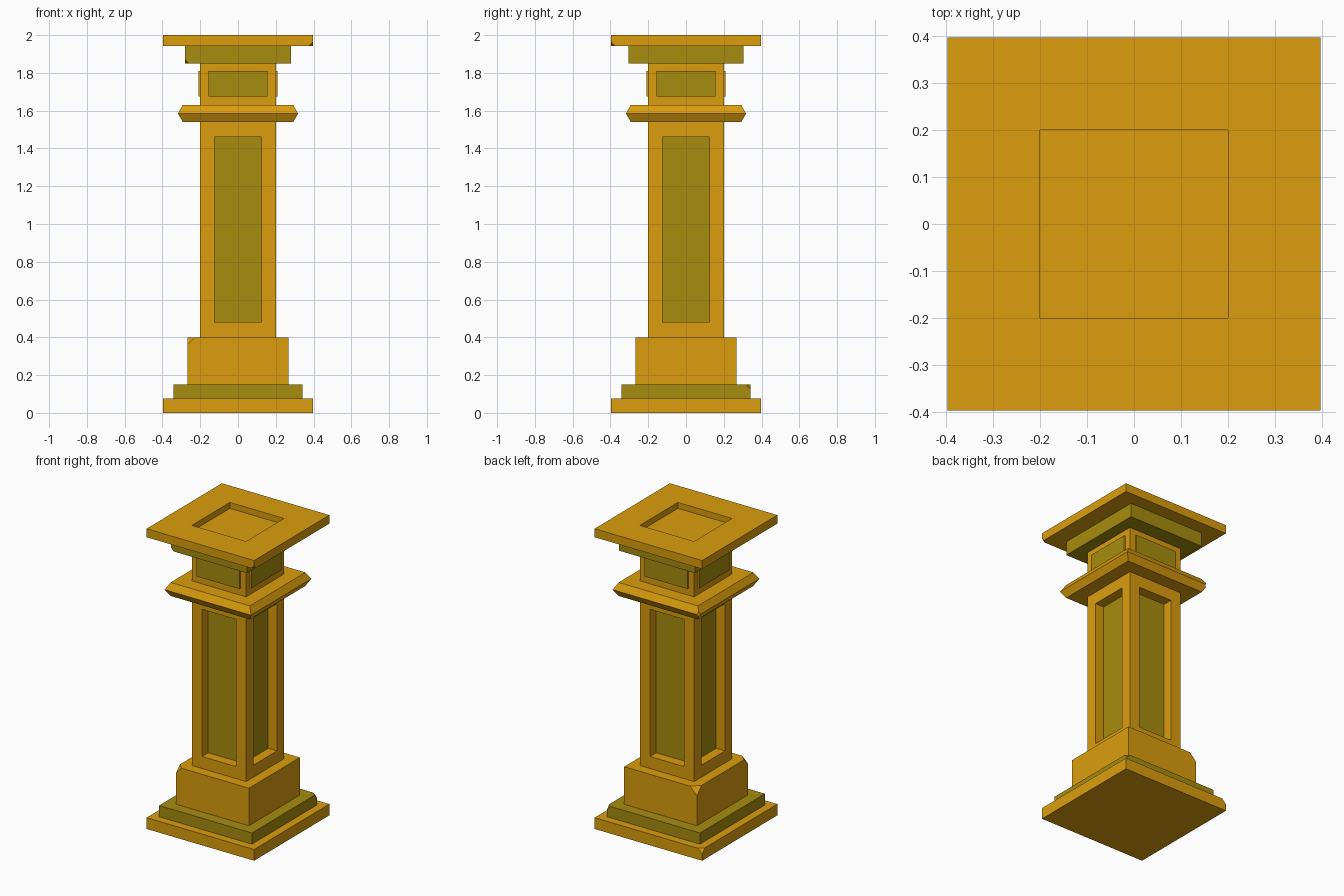
import bpy, bmesh
from mathutils import Vector

if "Cube" in bpy.data.objects:
    bpy.data.objects.remove(bpy.data.objects["Cube"])


def material(name, rgb):
    m = bpy.data.materials.new(name)
    m.diffuse_color = (*rgb, 1)
    m.use_nodes = True
    m.node_tree.nodes["Principled BSDF"].inputs["Base Color"].default_value = m.diffuse_color
    return m


ORANGE = material("ochre_stone", (0.71, 0.34, 0.004))
GREEN = material("olive_stone", (0.38, 0.265, 0.004))


def stack(profile):
    """Square rings (half x, half y, z) joined into a closed solid."""
    bm = bmesh.new()
    rings = [[bm.verts.new((sx * hx, sy * hy, z))
              for sx, sy in ((-1, -1), (1, -1), (1, 1), (-1, 1))]
             for hx, hy, z in profile]
    for a, b in zip(rings, rings[1:]):
        for i in range(4):
            j = (i + 1) % 4
            bm.faces.new((a[i], a[j], b[j], b[i]))
    bm.faces.new(rings[0][::-1])
    bm.faces.new(rings[-1])
    bm.normal_update()
    return bm


def box(hx, hy, z0, z1):
    return stack([(hx, hy, z0), (hx, hy, z1)])


def chip(bm, corner, size):
    """Knock off the vertex nearest to a corner."""
    v = min(bm.verts, key=lambda w: (w.co - Vector(corner)).length)
    bmesh.ops.bevel(bm, geom=[v], offset=size, segments=1, affect='VERTICES')


def panel(bm, face, half, z_range, push, mat):
    """Rectangular panel on a face, pushed out (+) or in (-)."""
    bm.normal_update()
    n = face.normal.copy()
    bmesh.ops.inset_individual(bm, faces=[face], thickness=0.02)
    c = face.calc_center_median()
    for v in face.verts:
        for axis in range(3):
            if abs(n[axis]) < 0.5:
                lo, hi = z_range if axis == 2 else (-half, half)
                v.co[axis] = hi if v.co[axis] > c[axis] else lo
    new = bmesh.ops.extrude_discrete_faces(bm, faces=[face])["faces"][0]
    for v in new.verts:
        v.co += n * push
    new.material_index = mat


def side_panels(bm, half, z_range, push):
    bm.normal_update()
    for f in [f for f in bm.faces if abs(f.normal.z) < 0.5]:
        panel(bm, f, half, z_range, push, 1)


def finish(bm, name, *mats):
    bmesh.ops.recalc_face_normals(bm, faces=bm.faces[:])
    me = bpy.data.meshes.new(name)
    bm.to_mesh(me)
    bm.free()
    for m in mats:
        me.materials.append(m)
    bpy.context.collection.objects.link(bpy.data.objects.new(name, me))


# Stepped base with worn corners
bm = box(0.396, 0.396, 0, 0.075)
chip(bm, (-0.396, 0.396, 0.075), 0.03)
finish(bm, "base_slab", ORANGE)

bm = box(0.342, 0.342, 0.075, 0.15)
chip(bm, (0.342, 0.342, 0.15), 0.025)
finish(bm, "base_step", GREEN)

bm = box(0.268, 0.268, 0.15, 0.4)
chip(bm, (-0.268, -0.268, 0.4), 0.04)
chip(bm, (-0.268, 0.268, 0.4), 0.05)
finish(bm, "plinth", ORANGE)

# Shaft with sunken panels
bm = box(0.2, 0.2, 0.4, 1.54)
side_panels(bm, 0.125, (0.48, 1.46), -0.065)
finish(bm, "shaft", ORANGE, GREEN)

# Pointed collar
bm = stack([(0.292, 0.292, 1.54), (0.318, 0.318, 1.585), (0.292, 0.292, 1.63)])
chip(bm, (-0.318, 0.318, 1.585), 0.02)
finish(bm, "collar", ORANGE)

# Neck with raised panels
bm = box(0.2, 0.2, 1.63, 1.85)
side_panels(bm, 0.157, (1.675, 1.81), 0.01)
finish(bm, "neck", ORANGE, GREEN)

# Capital
bm = box(0.28, 0.305, 1.85, 1.943)
chip(bm, (-0.28, -0.305, 1.85), 0.02)
finish(bm, "cap_step", GREEN)

# Top slab with square recess
bm = box(0.396, 0.396, 1.943, 2.0)
top = max(bm.faces, key=lambda f: f.calc_center_median().z)
panel(bm, top, 0.2, (0, 0), -0.04, 0)
chip(bm, (0.396, -0.396, 1.943), 0.02)
finish(bm, "cap_slab", ORANGE)
